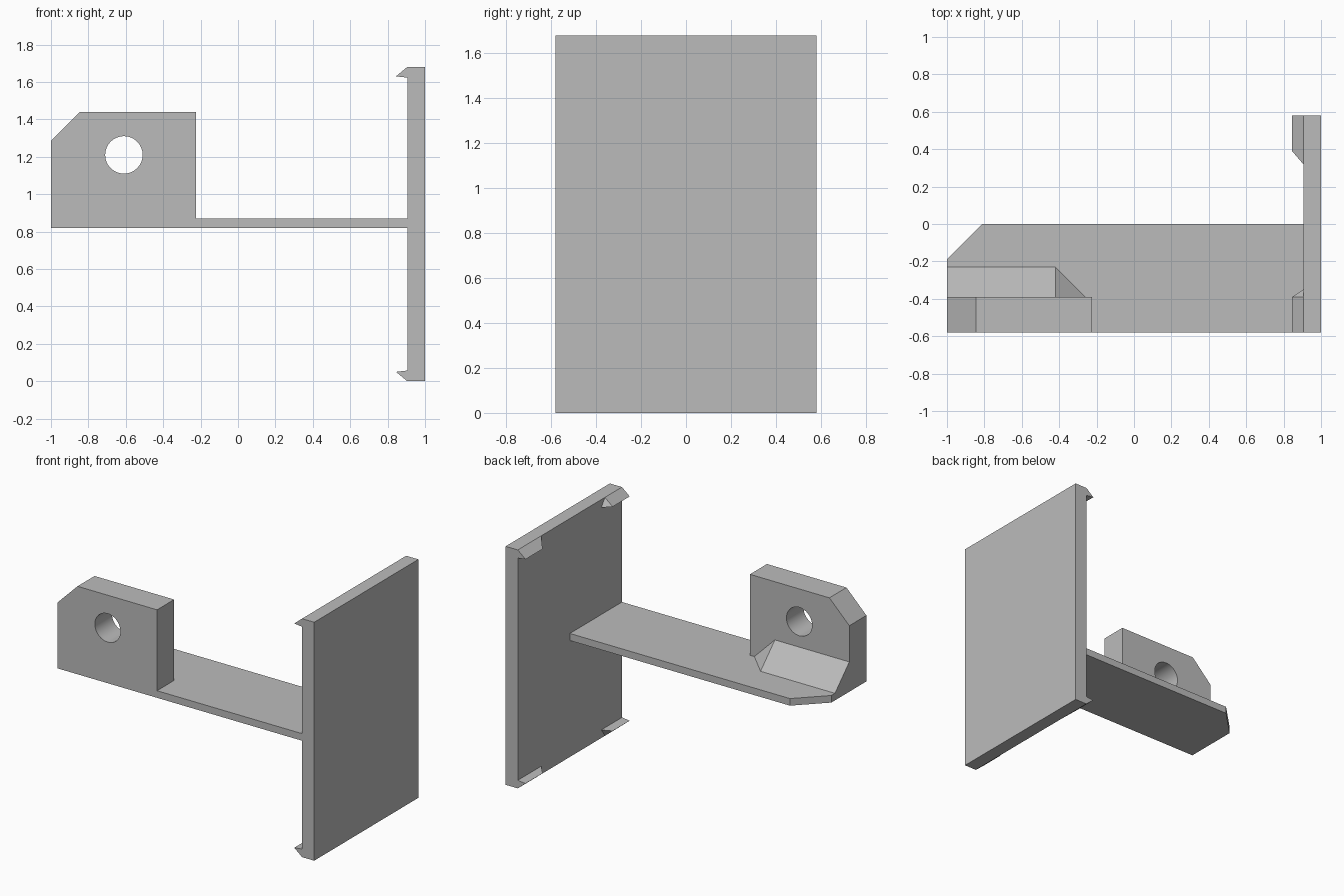
import bpy, bmesh, math
from mathutils import Vector

if "Cube" in bpy.data.objects:
    bpy.data.objects.remove(bpy.data.objects["Cube"], do_unlink=True)

grey = bpy.data.materials.new("light grey")
grey.use_nodes = True
grey.diffuse_color = (0.5, 0.5, 0.5, 1)
grey.node_tree.nodes["Principled BSDF"].inputs["Base Color"].default_value = (0.5, 0.5, 0.5, 1)


def finish(bm, name):
    bmesh.ops.recalc_face_normals(bm, faces=bm.faces)
    mesh = bpy.data.meshes.new(name)
    bm.to_mesh(mesh)
    bm.free()
    mesh.materials.append(grey)
    obj = bpy.data.objects.new(name, mesh)
    bpy.context.collection.objects.link(obj)
    return obj


def prism(name, profile, direction):
    """Extrude a flat 3D profile along a direction."""
    bm = bmesh.new()
    face = bm.faces.new([bm.verts.new(p) for p in profile])
    side = bmesh.ops.extrude_face_region(bm, geom=[face])
    moved = [g for g in side["geom"] if isinstance(g, bmesh.types.BMVert)]
    bmesh.ops.translate(bm, verts=moved, vec=Vector(direction))
    return finish(bm, name)


def solid(name, points):
    """Convex solid around corner points, with flat faces merged."""
    bm = bmesh.new()
    for p in points:
        bm.verts.new(p)
    bmesh.ops.convex_hull(bm, input=bm.verts)
    bmesh.ops.dissolve_limit(bm, angle_limit=0.01, verts=bm.verts, edges=bm.edges)
    return finish(bm, name)


HEIGHT, HALF, INNER = 1.68, 0.58, 0.905
FLOOR, TOP, BACK = 0.82, 0.87, -0.39

# Upright plate
prism("upright_plate", [(INNER, -HALF, 0), (1, -HALF, 0), (1, HALF, 0), (INNER, HALF, 0)],
      (0, 0, HEIGHT))

# Horizontal arm with one clipped corner
prism("arm", [(-1, -HALF, FLOOR), (INNER, -HALF, FLOOR), (INNER, 0, FLOOR),
              (-0.81, 0, FLOOR), (-1, -0.19, FLOOR)], (0, 0, TOP - FLOOR))

# Mounting lug with a clipped corner
lug = prism("mounting_lug", [(-1, -HALF, TOP), (-0.225, -HALF, TOP), (-0.225, -HALF, 1.44),
                             (-0.845, -HALF, 1.44), (-1, -HALF, 1.285)], (0, BACK + HALF, 0))

# Round hole through the lug
bpy.ops.mesh.primitive_cylinder_add(vertices=64, radius=0.1, depth=1,
                                    location=(-0.61, -0.5, 1.21), rotation=(math.pi / 2, 0, 0))
cutter = bpy.context.object
cutter.name = "hole_cutter"
cutter.hide_render = True
cutter.data.materials.append(grey)
hole = lug.modifiers.new("hole", "BOOLEAN")
hole.operation = "DIFFERENCE"
hole.object = cutter
bpy.ops.object.select_all(action="DESELECT")
lug.select_set(True)
bpy.context.view_layer.objects.active = lug
bpy.ops.object.modifier_apply(modifier=hole.name)
bpy.data.objects.remove(cutter, do_unlink=True)
bpy.ops.object.shade_smooth_by_angle(angle=math.radians(30))

# Sloped gusset behind the lug
solid("gusset", [(-1, BACK, TOP), (-1, BACK, 1.03), (-1, -0.23, TOP),
                 (-0.42, -0.23, TOP), (-0.42, BACK, 1.03), (-0.26, BACK, TOP)])


# Hooked clips at the four corners of the plate
def clip(name, outer, tip_end, edge_end, root_end, flip):
    def z(drop):
        return drop if flip else HEIGHT - drop
    ends = ((INNER, 0, edge_end), (0.845, 0.05, tip_end), (INNER, 0.057, root_end))
    solid(name, [(x, y, z(drop)) for x, drop, end in ends for y in (outer, end)])


for level, flip in (("lower", True), ("upper", False)):
    clip(level + "_front_clip", -HALF, BACK, BACK, -0.35, flip)
    clip(level + "_back_clip", HALF, 0.39, 0.32, 0.32, flip)
